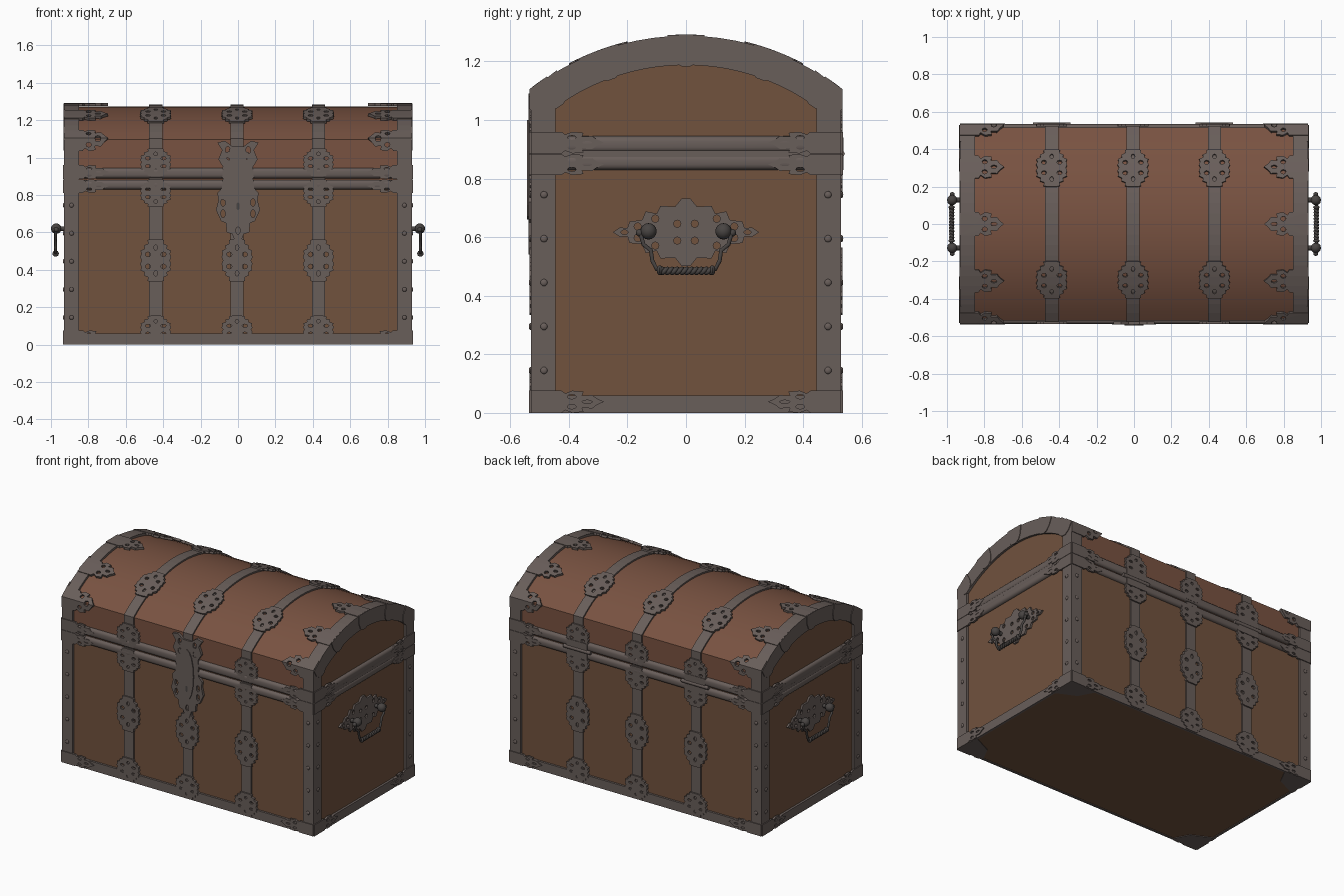
import bpy, bmesh, math
from mathutils import Vector

if "Cube" in bpy.data.objects:
    bpy.data.objects.remove(bpy.data.objects["Cube"])


def material(name, rgb):
    m = bpy.data.materials.new(name)
    m.use_nodes = True
    m.diffuse_color = (*rgb, 1)
    m.node_tree.nodes["Principled BSDF"].inputs["Base Color"].default_value = (*rgb, 1)
    return m


BODY = material("body wood", (0.165, 0.085, 0.048))
LID = material("lid wood", (0.19, 0.085, 0.053))
IRON = material("iron", (0.14, 0.112, 0.102))
DARK = material("dark iron", (0.065, 0.058, 0.055))

# Wooden core: half width, half depth, lid arc radius and centre
WX, WY, R, CZ = 0.915, 0.515, 0.84, 0.433
A0 = math.asin(WY / R)
H = CZ + R * math.cos(A0)          # height of the crease below the arc
ARC = 2 * A0 * R
S = 2 * H + ARC                    # full path up the front, over and down
CUTS = [H + ARC * i / 20 for i in range(21)]


def shell(x, s, n):
    """Path distance s round the chest, n outwards."""
    if s <= H + 1e-5 or s >= H + ARC - 1e-5:
        side, z = (-1, s) if s < S / 2 else (1, S - s)
        return Vector((x, side * (WY + n), z + (0.49 * n if abs(z - H) < 1e-4 else 0)))
    a = (s - H) / R - A0
    return Vector((x, (R + n) * math.sin(a), CZ + (R + n) * math.cos(a)))


def end(side):
    return lambda y, z, n: Vector((side * (WX + n), y, z))


def finish(bm, name, mat, smooth=False):
    bmesh.ops.recalc_face_normals(bm, faces=bm.faces)
    me = bpy.data.meshes.new(name)
    bm.to_mesh(me)
    bm.free()
    ob = bpy.data.objects.new(name, me)
    bpy.context.collection.objects.link(ob)
    me.materials.append(mat)
    if smooth:
        bpy.ops.object.select_all(action='DESELECT')
        ob.select_set(True)
        bpy.context.view_layer.objects.active = ob
        bpy.ops.object.shade_smooth_by_angle(angle=math.radians(35))
    return ob


def plate(name, loops, place, n0, n1, mat=IRON):
    """Flat outline with holes, thickened and laid on a surface."""
    bm = bmesh.new()
    for loop in loops:
        vs = [bm.verts.new((u, v, 0)) for u, v in loop]
        for a, b in zip(vs, vs[1:] + vs[:1]):
            bm.edges.new((a, b))
    bmesh.ops.triangle_fill(bm, use_beauty=True, edges=bm.edges[:])
    if place is shell:
        low, high = min(v for u, v in loops[0]), max(v for u, v in loops[0])
        for c in CUTS:
            if low < c < high:
                bmesh.ops.bisect_plane(bm, geom=bm.verts[:] + bm.edges[:] + bm.faces[:],
                                       plane_co=(0, c, 0), plane_no=(0, 1, 0))
    bottom = bm.verts[:]
    ret = bmesh.ops.extrude_face_region(bm, geom=bm.faces[:], use_keep_orig=True)
    top = [g for g in ret["geom"] if isinstance(g, bmesh.types.BMVert)]
    for group, n in ((bottom, n0), (top, n1)):
        for v in group:
            v.co = place(v.co.x, v.co.y, n)
    return finish(bm, name, mat)


def rect(u0, u1, v0, v1):
    return [(u0, v0), (u1, v0), (u1, v1), (u0, v1)]


def ellipse(cx, cy, rx, ry, n=8):
    return [(cx + rx * math.cos(math.tau * i / n), cy + ry * math.sin(math.tau * i / n)) for i in range(n)]


def mirror4(q):
    r = q[1:]
    return q + [(-u, v) for u, v in q[::-1]] + [(-u, -v) for u, v in r] + [(u, -v) for u, v in r[::-1]]


def fit(loops, cu, cv, su, sv, swap=False):
    return [[(cu + su * u, cv + sv * v) if not swap else (cu + su * v, cv + sv * u) for u, v in l] for l in loops]


def box(name, lo, hi, mat, bevel=0):
    bm = bmesh.new()
    bmesh.ops.create_cube(bm, size=1)
    for v in bm.verts:
        v.co = [(a + b) / 2 + c * (b - a) for a, b, c in zip(lo, hi, v.co)]
    if bevel:
        bmesh.ops.bevel(bm, geom=bm.edges[:], offset=bevel, segments=3, profile=0.5, affect='EDGES')
    return finish(bm, name, mat, bevel > 0)


def ball(name, co, r, squash=1.0, mat=IRON, axis=0):
    bm = bmesh.new()
    bmesh.ops.create_uvsphere(bm, u_segments=12, v_segments=8, radius=r)
    for v in bm.verts:
        v.co[axis] *= squash
        v.co += Vector(co)
    return finish(bm, name, mat, True)


def tube(name, paths, r, mat):
    cu = bpy.data.curves.new(name, 'CURVE')
    cu.dimensions, cu.bevel_depth, cu.bevel_resolution, cu.use_fill_caps = '3D', r, 1, True
    for path in paths:
        sp = cu.splines.new('POLY')
        sp.points.add(len(path) - 1)
        for p, co in zip(sp.points, path):
            p.co = (*co, 1)
        sp.use_smooth = True
    cu.materials.append(mat)
    ob = bpy.data.objects.new(name, cu)
    bpy.context.collection.objects.link(ob)
    bpy.ops.object.select_all(action='DESELECT')
    ob.select_set(True)
    bpy.context.view_layer.objects.active = ob
    bpy.ops.object.convert(target='MESH')


# Wooden body and arched lid
box("chest_body", (-WX, -WY, 0.004), (WX, WY, 0.884), BODY)
bm = bmesh.new()
profile = [(-WY, 0.884)] + [tuple(shell(0, c, 0).yz) for c in CUTS] + [(WY, 0.884)]
f = bm.faces.new([bm.verts.new((-WX, y, z)) for y, z in profile])
ret = bmesh.ops.extrude_face_region(bm, geom=[f], use_keep_orig=True)
bmesh.ops.translate(bm, vec=(2 * WX, 0, 0), verts=[g for g in ret["geom"] if isinstance(g, bmesh.types.BMVert)])
lid = finish(bm, "lid", LID, True)
lid.data.materials.append(BODY)
for p in lid.data.polygons:
    p.material_index = 1 if abs(p.normal.x) > 0.9 else 0

# Ornament outlines in unit size
MEDAL = [mirror4([(0.9, 0), (1, 0.15), (0.92, 0.32), (0.98, 0.45), (0.72, 0.55), (0.76, 0.7), (0.5, 0.78), (0.52, 0.95), (0.3, 1)])]
MEDAL += [ellipse(u, v, 0.17, 0.11) for u in (-0.5, 0.5) for v in (-0.28, 0.28)]
MEDAL += [ellipse(0, v, 0.12, 0.13) for v in (-0.6, 0.6)]
half = [(0, 1), (0.42, 1), (0.47, 0.75), (0.57, 1), (0.72, 0.9), (0.7, 0.55), (0.84, 0.6), (0.9, 0.3)]
LEAF = [half + [(1, 0)] + [(t, -h) for t, h in half[::-1]]]
LEAF += [ellipse(0.56, h, 0.06, 0.2) for h in (-0.45, 0.45)] + [ellipse(0.77, 0, 0.07, 0.15)]

# Iron straps with pierced medallions, front, over the lid and back
for x in (-0.44, -0.005, 0.43):
    plate("strap", [rect(x - 0.035, x + 0.035, 0, S)], shell, 0, 0.01)
    for s, h in ((0.08, 0.075), (0.45, 0.115), (0.81, 0.075), (0.975, 0.075), (H + R * (A0 - 0.36), 0.105)):
        for c in (s, S - s):
            plate("strap_medallion", fit(MEDAL, x, c, 0.083, h), shell, 0.005, 0.019)

# Corner irons, rims and end frames
for x in (-0.89, 0.89):
    plate("corner_iron", [rect(x - 0.04, x + 0.04, 0, S)], shell, 0, 0.015)
for s in (0, S - 0.06):
    plate("bottom_rim", [rect(-0.93, 0.93, s, s + 0.06)], shell, 0, 0.014)
for z0, z1 in ((0.83, 0.881), (0.889, 0.945)):
    box("seam_band", (-0.934, -0.534, z0), (0.934, 0.534, z1), IRON, 0.018)


def arch(r, hw, z0, n=20):
    a = math.asin(hw / r)
    angles = [a - 2 * a * i / n for i in range(n + 1)]
    return [(-hw, z0), (hw, z0)] + [(r * math.sin(t), CZ + r * math.cos(t)) for t in angles]


tongue = [(-0.06, 0.857), (-0.055, 0.8), (-0.04, 0.765), (-0.015, 0.75), (0.015, 0.75), (0.04, 0.765), (0.055, 0.8), (0.06, 0.857)]
for side in (-1, 1):
    on_end = end(side)
    plate("end_frame", [arch(0.853, 0.529, 0), rect(-0.445, 0.445, 0.06, 0.84), arch(0.755, 0.445, 0.935)], on_end, 0, 0.015)
    for a in (-0.61, -0.345, 0, 0.345, 0.61):
        loop = [(r * math.sin(a) + t * math.cos(a), CZ + r * math.cos(a) - t * math.sin(a)) for t, r in tongue]
        if abs(a) > 0.5:
            loop = [(max(-0.53, min(0.53, y)), z) for y, z in loop]
        plate("arch_clasp", [loop], on_end, 0.01, 0.019)
    # Leaf plates on the ends, the front and back, and over the lid edge
    for z, h in ((0.038, 0.038), (0.848, 0.036), (0.923, 0.037)):
        for d in (-1, 1):
            plate("end_leaf", fit(LEAF, d * 0.53, z, -d * 0.25, h), on_end, 0.008, 0.021)
        for s in (z, S - z):
            plate("edge_leaf", fit(LEAF, side * 0.93, s, -side * 0.24, h), shell, 0.008, 0.021)
    for s in (H, H + R * (A0 - 0.365), S / 2, H + R * (A0 + 0.365), H + ARC):
        plate("lid_leaf", fit(LEAF, side * 0.93, s, -side * 0.235, 0.062), shell, 0.004, 0.019)
    # Rivets on the corner irons
    for i in range(5):
        z = 0.145 + 0.15 * i
        for d in (-1, 1):
            ball("end_rivet", (side * 0.931, d * 0.485, z), 0.012, 0.5)
            ball("edge_rivet", (side * 0.89, d * 0.531, z), 0.012, 0.5, axis=1)
    # Bottom corner plates
    for d in (-1, 1):
        plate("bottom_corner", [[(side * 0.915, d * 0.515), (side * 0.74, d * 0.515), (side * 0.79, d * 0.42), (side * 0.915, d * 0.36)]],
              lambda x, y, n: Vector((x, y, n)), 0, 0.006)

    # Carrying handle: pierced plate, knobs, bail and twisted grip
    back = [mirror4([(1, 0), (0.9, 0.14), (0.8, 0.12), (0.77, 0.32), (0.6, 0.36), (0.55, 0.62),
                     (0.4, 0.55), (0.35, 0.78), (0.15, 0.76), (0.06, 1)])]
    back += [ellipse(u, 0, 0.05, 0.07) for u in (-0.84, 0.84)]
    back += [ellipse(u * c, v, 0.05, 0.11) for c in (-1, 1) for u, v in ((0.66, 0.17), (0.66, -0.17), (0.42, 0.4), (0.42, -0.4), (0.12, 0.25), (0.12, -0.25))]
    plate("handle_plate", fit(back, 0, 0.617, 0.25, 0.115), on_end, 0, 0.012)
    for d in (-1, 1):
        ball("handle_knob", (side * 0.972, d * 0.128, 0.62), 0.028, mat=DARK)
        ball("handle_tip", (side * 0.972, d * 0.158, 0.615), 0.013, mat=DARK)
        ball("grip_collar", (side * 0.975, d * 0.09, 0.487), 0.017, 0.6, DARK, 1)
        tube("handle_stalk", [[(side * 0.915, d * 0.128, 0.62), (side * 0.97, d * 0.128, 0.62)]], 0.013, DARK)
    bail = [(-0.155, 0.61), (-0.145, 0.575), (-0.12, 0.555), (-0.115, 0.52), (-0.1, 0.49)]
    bail += [(-y, z) for y, z in bail[::-1]]
    tube("handle_bail", [[(side * 0.975, y, z) for y, z in bail]], 0.008, DARK)
    tube("twisted_grip", [[(side * 0.975 + 0.007 * math.cos(i * 0.7 + k), -0.09 + 0.18 * i / 48, 0.485 + 0.007 * math.sin(i * 0.7 + k))
                           for i in range(49)] for k in (0, math.pi)], 0.008, DARK)

# Lock plate and hasp on the front
def symmetric(points):
    return points + [(-x, s) for x, s in points[::-1]]


lower = symmetric([(0.08, 0.9), (0.085, 0.84), (0.11, 0.81), (0.105, 0.77), (0.118, 0.72), (0.09, 0.66), (0.065, 0.65), (0.06, 0.6), (0.03, 0.59), (0.012, 0.54)])
upper = symmetric([(0.03, 1.06), (0.07, 1.09), (0.11, 1.08), (0.085, 1.04), (0.105, 0.99), (0.08, 0.95), (0.085, 0.89)])
slots = [ellipse(x, s, 0.012, 0.022) for x in (-0.08, 0.08) for s in (0.7, 0.76)] + [ellipse(0, 0.61, 0.012, 0.02)]
plate("lock_plate", [lower] + slots, shell, 0.005, 0.022)
plate("hasp_plate", [upper] + [ellipse(x, s, 0.013, 0.02) for x in (-0.055, 0.055) for s in (0.98, 1.04)], shell, 0.005, 0.022)
plate("hasp_tongue", [ellipse(0, 0.83, 0.05, 0.17, 16)], shell, 0.015, 0.028)
plate("keyhole", [ellipse(0, 0.74, 0.009, 0.022)], shell, 0.027, 0.0285, DARK)

# Back hinges on the outer straps
for x in (-0.44, 0.43):
    plate("hinge_leaf", [rect(x - 0.075, x + 0.075, S - 0.94, S - 0.83)], shell, 0.01, 0.022)
    tube("hinge_barrel", [[(x - 0.1, 0.53, 0.885), (x + 0.1, 0.53, 0.885)]], 0.013, IRON)
